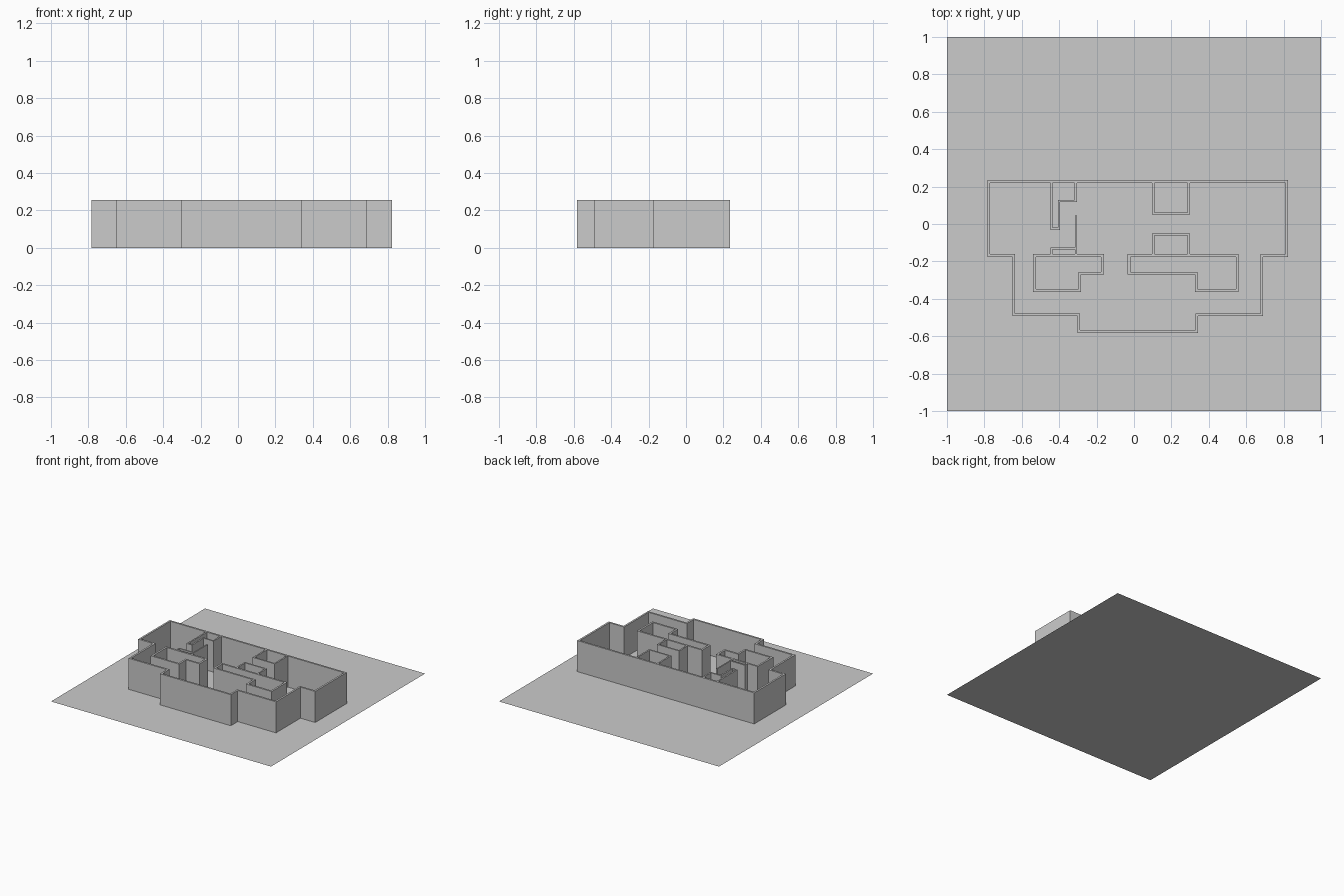
import bpy, bmesh
from mathutils import Vector

if "Cube" in bpy.data.objects:
    bpy.data.objects.remove(bpy.data.objects["Cube"])

HEIGHT = 0.255
T = 0.015


def wall(name, pts, t=T, closed=False):
    """Extruded wall following a right-angled centreline, mitred at corners."""
    p = [Vector(q) for q in pts]
    n = len(p)
    nseg = n if closed else n - 1
    normals = []
    for i in range(nseg):
        d = (p[(i + 1) % n] - p[i]).normalized()
        normals.append(Vector((-d.y, d.x)))
    bm = bmesh.new()
    rings = []
    for i in range(n):
        if closed:
            off = normals[i - 1] + normals[i]
        elif i == 0:
            off = normals[0]
        elif i == n - 1:
            off = normals[-1]
        else:
            off = normals[i - 1] + normals[i]
        off = off * (t / 2)
        a, b = p[i] + off, p[i] - off
        rings.append([bm.verts.new((v.x, v.y, z)) for v, z in
                      ((a, 0), (a, HEIGHT), (b, HEIGHT), (b, 0))])
    for i in range(nseg):
        r, s = rings[i], rings[(i + 1) % n]
        for k in range(3):
            bm.faces.new((r[k], r[k + 1], s[k + 1], s[k]))
    if not closed:
        bm.faces.new(rings[0])
        bm.faces.new(rings[-1])
    # close underside so normals are consistent
    for i in range(nseg):
        r, s = rings[i], rings[(i + 1) % n]
        bm.faces.new((r[3], r[0], s[0], s[3]))
    bmesh.ops.recalc_face_normals(bm, faces=bm.faces)
    me = bpy.data.meshes.new(name)
    bm.to_mesh(me)
    bm.free()
    ob = bpy.data.objects.new(name, me)
    bpy.context.collection.objects.link(ob)
    return ob


# Ground slab (flat sheet)
bpy.ops.mesh.primitive_plane_add(size=2)
bpy.context.object.name = "floor_plane"

# Stepped outer wall, symmetric about x = 0.02
CX = 0.02
half = [(0.797, 0.227), (0.797, -0.168), (0.663, -0.168),
        (0.663, -0.485), (0.315, -0.485), (0.315, -0.575)]
outer = [(CX + x, y) for x, y in half] + [(CX - x, y) for x, y in reversed(half)]
wall("outer_wall", outer, closed=True)

# Two L-shaped front rooms
wall("left_room", [(-0.532, -0.168), (-0.168, -0.168), (-0.168, -0.263),
                   (-0.29, -0.263), (-0.29, -0.355), (-0.532, -0.355)], closed=True)
wall("right_room", [(-0.027, -0.168), (0.552, -0.168), (0.552, -0.355),
                    (0.333, -0.355), (0.333, -0.263), (-0.027, -0.263)], closed=True)

# U-shaped closets on the right
for name, start, end in (("back_closet", 0.22, 0.056), ("middle_closet", -0.16, -0.056)):
    wall(name, [(0.103, start), (0.103, end), (0.293, end), (0.293, start)], 0.012)

# Stepped partition and thin hallway walls on the left
wall("stepped_partition", [(-0.441, 0.22), (-0.441, -0.026), (-0.401, -0.026),
                           (-0.401, 0.123), (-0.311, 0.123), (-0.311, 0.22)], 0.012)
wall("hall_wall", [(-0.311, 0.045), (-0.311, -0.16)], 0.01)
wall("hall_branch", [(-0.311, -0.131), (-0.441, -0.131), (-0.441, -0.16)], 0.012)
